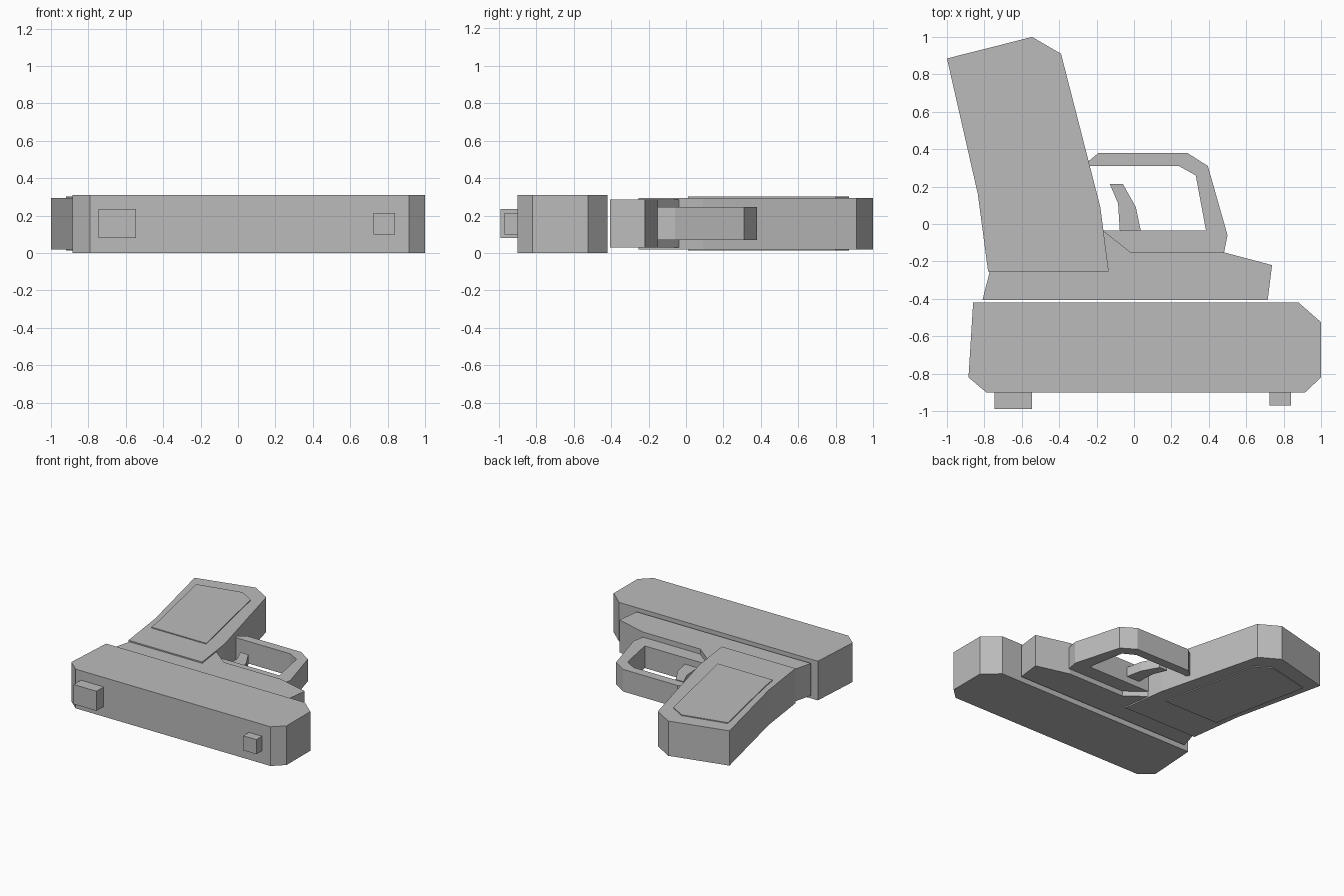
import bpy
import bmesh

cube = bpy.data.objects.get("Cube")
if cube:
    bpy.data.objects.remove(cube, do_unlink=True)

grey = bpy.data.materials.new("plain grey")
grey.use_nodes = True
grey.diffuse_color = (0.5, 0.5, 0.5, 1)
grey.node_tree.nodes["Principled BSDF"].inputs["Base Color"].default_value = (0.5, 0.5, 0.5, 1)


def prism(name, outline, low, high):
    """Extrude a flat outline from height low to height high."""
    bm = bmesh.new()
    face = bm.faces.new([bm.verts.new((x, y, low)) for x, y in outline])
    grown = bmesh.ops.extrude_face_region(bm, geom=[face], use_keep_orig=True)
    for item in grown["geom"]:
        if isinstance(item, bmesh.types.BMVert):
            item.co.z = high
    bmesh.ops.recalc_face_normals(bm, faces=bm.faces)
    mesh = bpy.data.meshes.new(name)
    bm.to_mesh(mesh)
    bm.free()
    mesh.materials.append(grey)
    obj = bpy.data.objects.new(name, mesh)
    bpy.context.collection.objects.link(obj)
    return obj


def block(name, x0, x1, y0, y1, low, high):
    return prism(name, [(x0, y0), (x1, y0), (x1, y1), (x0, y1)], low, high)


# Slide with chamfered ends
prism("slide", [(-.86, -.42), (-.885, -.82), (-.79, -.9), (.915, -.9),
                (1, -.82), (1, -.525), (.88, -.42)], 0, .31)

# Sights
block("rear_sight", -.745, -.545, -.99, -.895, .08, .235)
block("front_sight", .725, .84, -.97, -.895, .10, .215)

# Frame below the slide
prism("frame", [(-.81, -.405), (.715, -.405), (.738, -.22), (.475, -.15),
                (-.02, -.15), (-.165, -.035), (-.3, -.035), (-.77, -.25)], .03, .285)

# Slanted grip
prism("grip", [(-.78, -.255), (-.135, -.255), (-.18, .09), (-.39, .91),
               (-.545, 1), (-1, .885), (-.835, .16)], .02, .295)

# Thin raised panel on each side of the grip
panel = [(-.765, .01), (-.285, .01), (-.45, .8), (-.57, .87), (-.92, .79), (-.785, .14)]
prism("grip_panel_upper", panel, .294, .302)
prism("grip_panel_lower", panel, .013, .021)

# Trigger guard loop, open where it meets the grip
prism("trigger_guard", [(-.25, -.16), (.48, -.16), (.5, -.06), (.395, .31), (.285, .38),
                        (-.19, .38), (-.25, .33), (-.25, .31), (.24, .31), (.33, .26),
                        (.385, -.035), (-.25, -.035)], .07, .245)

# Curved trigger
prism("trigger", [(-.075, -.05), (.035, -.05), (.035, -.03), (.01, .09),
                  (-.06, .215), (-.13, .215), (-.085, .11)], .12, .195)
